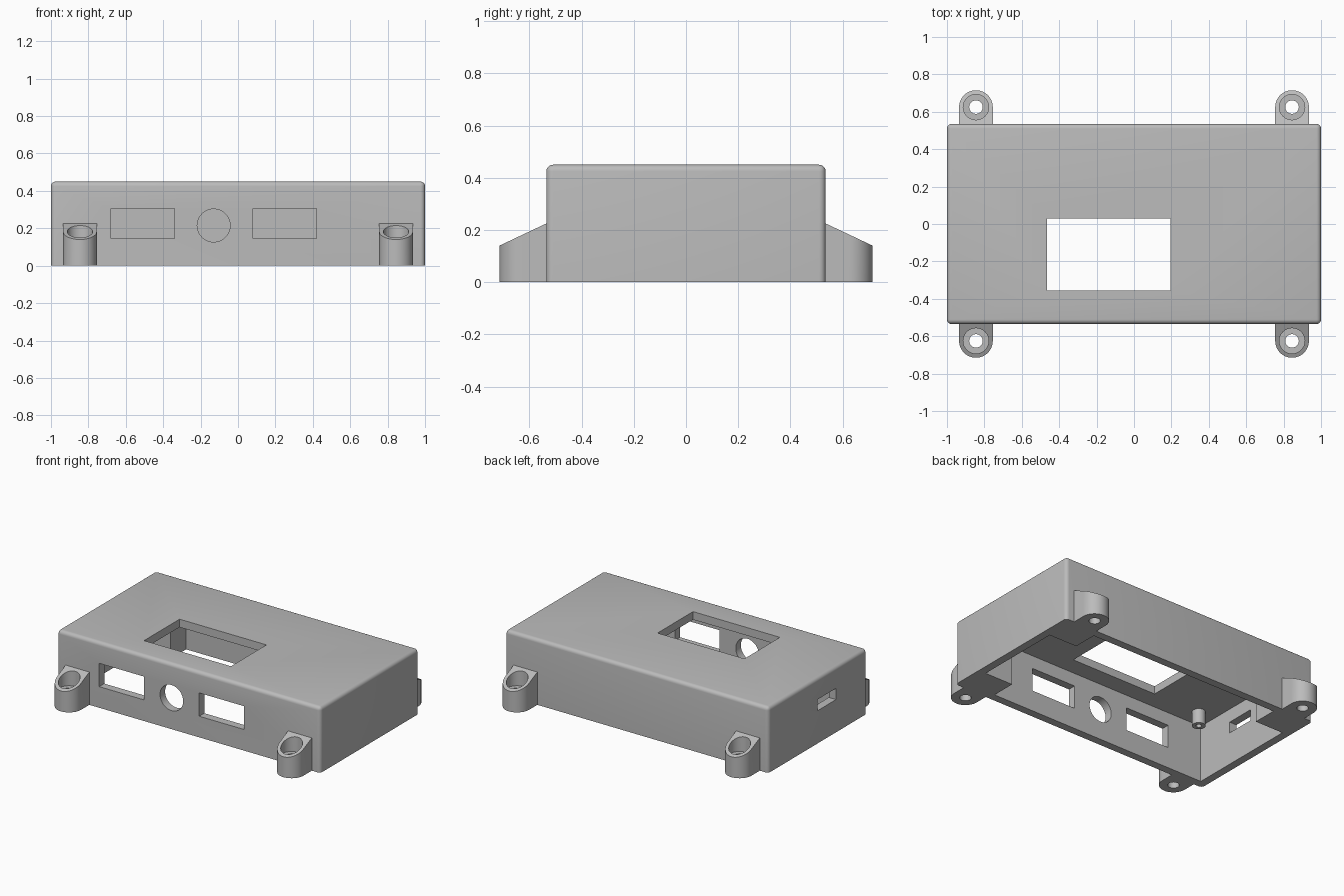
import bpy
import bmesh
import math
from mathutils import Matrix, Vector

if "Cube" in bpy.data.objects:
    bpy.data.objects.remove(bpy.data.objects["Cube"], do_unlink=True)

# Main dimensions
HX, HY, H = 1.0, 0.535, 0.45
WALL = 0.055
IX, IY, IZ = HX - WALL, HY - WALL, H - WALL

plastic = bpy.data.materials.new("grey_plastic")
plastic.use_nodes = True
grey = (0.5, 0.5, 0.5, 1)
plastic.diffuse_color = grey
plastic.node_tree.nodes["Principled BSDF"].inputs["Base Color"].default_value = grey


def finish(bm, name):
    bmesh.ops.recalc_face_normals(bm, faces=bm.faces[:])
    mesh = bpy.data.meshes.new(name)
    bm.to_mesh(mesh)
    bm.free()
    mesh.materials.append(plastic)
    obj = bpy.data.objects.new(name, mesh)
    bpy.context.collection.objects.link(obj)
    return obj


def box(name, lo, hi, round_radius=0):
    bm = bmesh.new()
    lo, hi = Vector(lo), Vector(hi)
    place = Matrix.Translation((lo + hi) / 2) @ Matrix.Diagonal((*(hi - lo), 1))
    bmesh.ops.create_cube(bm, size=1, matrix=place)
    if round_radius:
        # Round everything except the open bottom rim
        edges = [e for e in bm.edges if any(v.co.z > lo.z + 0.01 for v in e.verts)]
        bmesh.ops.bevel(bm, geom=edges, offset=round_radius, segments=5,
                        profile=0.5, affect='EDGES')
    return finish(bm, name)


def cylinder(name, centre, radius, depth, along_y=False):
    bm = bmesh.new()
    place = Matrix.Translation(centre)
    if along_y:
        place = place @ Matrix.Rotation(math.pi / 2, 4, 'X')
    bmesh.ops.create_cone(bm, cap_ends=True, segments=48, radius1=radius,
                          radius2=radius, depth=depth, matrix=place)
    return finish(bm, name)


def cut(obj, cutters):
    bpy.context.view_layer.objects.active = obj
    for cutter in cutters:
        mod = obj.modifiers.new("cut", 'BOOLEAN')
        mod.operation = 'DIFFERENCE'
        mod.solver = 'EXACT'
        mod.object = cutter
        bpy.ops.object.modifier_apply(modifier=mod.name)
        bpy.data.objects.remove(cutter, do_unlink=True)


def mounting_ear(name, sx, sy):
    # Half-round plan, sloped top, stepped screw hole
    cx, cy, r = sx * 0.845, 0.625, 0.09
    plan = [(cx + r, HY), (cx - r, HY)]
    for i in range(25):
        a = math.pi - math.pi * i / 24
        plan.append((cx + r * math.cos(a), cy + r * math.sin(a)))
    bm = bmesh.new()
    base = bm.faces.new([bm.verts.new((x, y * sy, 0)) for x, y in plan])
    top = bmesh.ops.extrude_face_region(bm, geom=[base])["geom"]
    for v in top:
        if isinstance(v, bmesh.types.BMVert):
            v.co.z = 0.225 - 0.085 * (abs(v.co.y) - HY) / 0.18
    ear = finish(bm, name)
    cut(ear, [cylinder("screw_cutter", (cx, cy * sy, 0.1), 0.036, 0.6),
              cylinder("head_cutter", (cx, cy * sy, 0.31), 0.068, 0.4)])
    return ear


# Hollow shell, open underneath
case = box("case_shell", (-HX, -HY, 0), (HX, HY, H), 0.025)
cut(case, [
    box("cavity", (-IX, -IY, -0.1), (IX, IY, IZ)),
    box("display_window", (-0.465, -0.355, 0.3), (0.195, 0.03, 0.6)),
    box("front_port_a", (-0.68, -0.6, 0.145), (-0.34, -0.4, 0.305)),
    box("front_port_b", (0.08, -0.6, 0.145), (0.42, -0.4, 0.305)),
    box("side_slot", (-1.1, -0.2, 0.225), (-0.9, 0.0, 0.302)),
    cylinder("round_port", (-0.13, -0.5, 0.215), 0.088, 0.3, along_y=True),
])
parts = [case]

# Four screw ears
for sy, end in ((-1, "front"), (1, "back")):
    for sx, side in ((-1, "right"), (1, "left")):
        parts.append(mounting_ear(f"{end}_{side}_ear", sx, sy))

# Solid inner corner blocks
for sx, sy, name in ((1, -1, "front_left"), (1, 1, "back_left"), (-1, 1, "back_right")):
    xs, ys = sorted((sx * 0.73, sx * IX)), sorted((sy * 0.31, sy * IY))
    parts.append(box(name + "_corner_block", (xs[0], ys[0], 0), (xs[1], ys[1], IZ)))

# Hollow board posts under the lid, beside the slot
for y, name in ((-0.35, "front_post"), (0.15, "back_post")):
    post = cylinder(name, (-0.82, y, IZ - 0.05), 0.042, 0.1)
    cut(post, [cylinder("post_hole", (-0.82, y, IZ - 0.08), 0.018, 0.12)])
    parts.append(post)

bpy.ops.object.select_all(action='DESELECT')
for part in parts:
    part.select_set(True)
bpy.context.view_layer.objects.active = case
bpy.ops.object.shade_smooth_by_angle(angle=math.radians(30))
